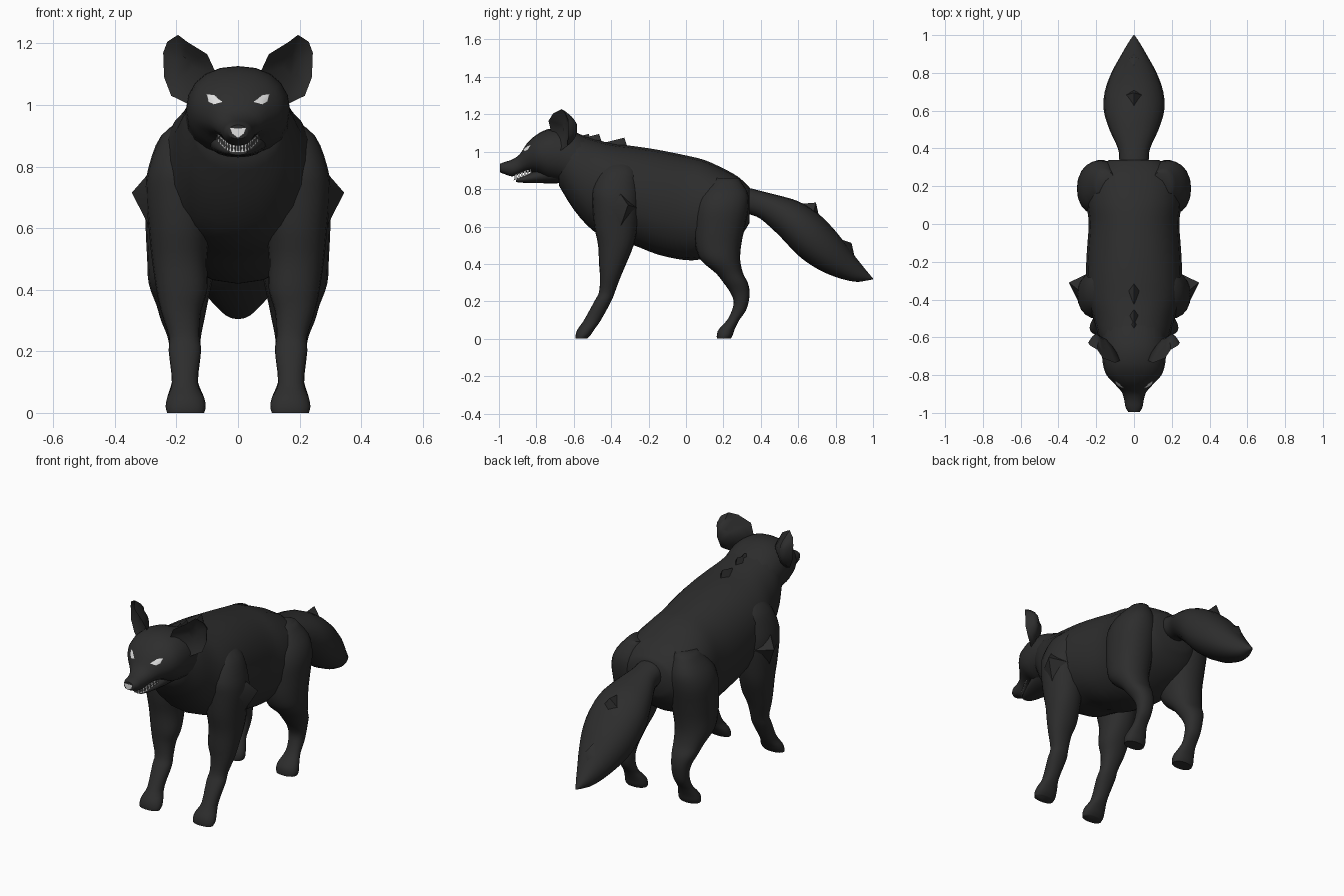
import bpy, bmesh, math
from mathutils import Vector
from mathutils.bvhtree import BVHTree

if "Cube" in bpy.data.objects:
    bpy.data.objects.remove(bpy.data.objects["Cube"])


def material(name, c):
    m = bpy.data.materials.new(name)
    m.diffuse_color = (c, c, c, 1)
    m.use_nodes = True
    m.node_tree.nodes["Principled BSDF"].inputs["Base Color"].default_value = m.diffuse_color
    return m


FUR = material("charcoal fur", 0.026)
PALE = material("pale grey", 0.75)


def finish(name, bm, mat=FUR, mirror=False, angle=60):
    bmesh.ops.recalc_face_normals(bm, faces=bm.faces)
    me = bpy.data.meshes.new(name)
    bm.to_mesh(me)
    bm.free()
    ob = bpy.data.objects.new(name, me)
    bpy.context.collection.objects.link(ob)
    me.materials.append(mat)
    if mirror:
        ob.modifiers.new("mirror", 'MIRROR').use_mirror_merge = False
    bpy.ops.object.select_all(action='DESELECT')
    ob.select_set(True)
    bpy.context.view_layer.objects.active = ob
    bpy.ops.object.shade_smooth_by_angle(angle=math.radians(angle))
    return ob


def smooth_rows(rows, steps=3):
    """Catmull-Rom interpolation between cross-section rows."""
    out = []
    for i in range(len(rows) - 1):
        p0, p1 = rows[max(i - 1, 0)], rows[i]
        p2, p3 = rows[i + 1], rows[min(i + 2, len(rows) - 1)]
        for s in range(steps):
            t = s / steps
            out.append([0.5 * (2 * b + (c - a) * t + (2 * a - 5 * b + 4 * c - d) * t * t
                               + (3 * b - a - 3 * c + d) * t ** 3)
                        for a, b, c, d in zip(p0, p1, p2, p3)])
        out[-steps][0] = p1[0]
    out.append(list(rows[-1]))
    return out


def loft(name, rows, upright=False, mirror=False, n=20, power=2.2):
    """Rows: (y, top, bottom, half width), or if upright (z, x0, x1, y0, y1)."""
    bm = bmesh.new()
    rings = []
    for r in smooth_rows(rows):
        ring = []
        for k in range(n):
            a = 2 * math.pi * k / n
            u = math.copysign(abs(math.cos(a)) ** (2 / power), math.cos(a))
            v = math.copysign(abs(math.sin(a)) ** (2 / power), math.sin(a))
            if upright:
                z, x0, x1, y0, y1 = r
                p = ((x0 + x1) / 2 + u * (x1 - x0) / 2, (y0 + y1) / 2 + v * (y1 - y0) / 2, max(z, 0))
            else:
                y, top, bot, w = r
                p = (u * w, y, (top + bot) / 2 + v * (top - bot) / 2)
            ring.append(bm.verts.new(p))
        rings.append(ring)
    for a, b in zip(rings, rings[1:]):
        for k in range(n):
            bm.faces.new((a[k], a[(k + 1) % n], b[(k + 1) % n], b[k]))
    bm.faces.new(rings[0])
    bm.faces.new(rings[-1])
    return finish(name, bm, mirror=mirror)


def tuft(name, tip, base, mirror=False):
    bm = bmesh.new()
    t = bm.verts.new(tip)
    vs = [bm.verts.new(p) for p in base]
    bm.faces.new(vs)
    for a, b in zip(vs, vs[1:] + vs[:1]):
        bm.faces.new((a, b, t))
    return finish(name, bm, mirror=mirror)


# Trunk and neck
loft("body", [(-.68, 1.09, .82, .14), (-.6, 1.095, .69, .185), (-.5, 1.07, .58, .215),
              (-.4, 1.045, .53, .25), (-.28, 1.03, .50, .255), (-.15, 1.01, .45, .25),
              (0, .98, .42, .24), (.1, .955, .43, .25), (.2, .91, .47, .25),
              (.28, .865, .53, .22), (.34, .81, .62, .13)])

# Head with upper snout, then lower jaw
head = loft("head", [(-.995, .935, .89, .03), (-.97, .945, .88, .045), (-.93, .958, .868, .052),
                     (-.89, .985, .88, .065), (-.85, 1.045, .89, .10), (-.8, 1.09, .885, .145),
                     (-.74, 1.12, .85, .165), (-.66, 1.125, .83, .17), (-.58, 1.10, .78, .17),
                     (-.5, 1.06, .7, .17)])
loft("lower_jaw", [(-.91, .858, .838, .03), (-.87, .872, .834, .05), (-.8, .90, .833, .075),
                   (-.7, .95, .83, .1), (-.64, .95, .84, .1)])

# Tail
loft("tail", [(.28, .81, .69, .07), (.34, .805, .665, .078), (.4, .79, .64, .085),
              (.5, .765, .55, .13), (.6, .735, .445, .16), (.7, .675, .375, .155),
              (.8, .575, .33, .12), (.9, .445, .305, .065), (.96, .37, .31, .03),
              (1.0, .322, .318, .003)])

# Legs
loft("front_legs", [(.96, .1, .17, -.4, -.3), (.90, .08, .25, -.46, -.26), (.8, .08, .29, -.5, -.25),
                    (.72, .08, .3, -.5, -.25), (.6, .09, .29, -.49, -.26), (.5, .1, .28, -.47, -.28),
                    (.4, .1, .265, -.465, -.32), (.33, .12, .25, -.46, -.35),
                    (.25, .125, .225, -.465, -.38), (.2, .12, .225, -.49, -.4),
                    (.1, .13, .215, -.545, -.455), (.05, .11, .23, -.58, -.49),
                    (.02, .105, .235, -.59, -.51), (0, .11, .23, -.59, -.53)],
     upright=True, mirror=True)
loft("hind_legs", [(.86, .1, .2, .15, .28), (.78, .08, .27, .08, .33), (.7, .06, .3, .05, .335),
                   (.6, .06, .3, .045, .315), (.5, .07, .295, .05, .295), (.42, .085, .29, .08, .29),
                   (.35, .1, .265, .16, .305), (.3, .11, .25, .2, .33), (.25, .12, .23, .235, .34),
                   (.2, .125, .22, .255, .335), (.15, .13, .215, .245, .32),
                   (.1, .13, .215, .22, .285), (.05, .11, .23, .175, .26),
                   (.02, .105, .235, .165, .25), (0, .11, .23, .165, .24)],
     upright=True, mirror=True)

# Ears: rim with a domed back and a hollow front
rim = [Vector(p) for p in [(.07, -.72, 1.10), (.10, -.735, 1.165), (.165, -.71, 1.205),
                           (.195, -.665, 1.228), (.23, -.645, 1.205), (.243, -.63, 1.17),
                           (.24, -.63, 1.09), (.217, -.635, 1.03), (.155, -.68, 1.0)]]
mid = sum(rim, Vector()) / len(rim)
bm = bmesh.new()
outer = [bm.verts.new(p) for p in rim]
for depth in (.085, .03):
    last = outer
    for r in (.85, .6, .3):
        ring = [bm.verts.new(mid + (p - mid) * r + Vector((0, depth * (1 - r * r), 0))) for p in rim]
        for k in range(len(rim)):
            j = (k + 1) % len(rim)
            bm.faces.new((last[k], last[j], ring[j], ring[k]))
        last = ring
    bm.faces.new(last)
finish("ears", bm, mirror=True)

# Fur tufts on mane, tail and shoulders
for i, (y, z) in enumerate([(-.52, 1.095), (-.465, 1.095), (-.33, 1.075)]):
    tuft(f"mane_tuft_{i + 1}", (0, y, z),
         [(0, y - .12, z - .03), (.035, y - .03, z - .05), (0, y + .02, z - .06), (-.035, y - .03, z - .05)])
for i, (y, z) in enumerate([(.695, .728), (.885, .512)]):
    tuft(f"tail_tuft_{i + 1}", (0, y, z),
         [(0, y - .12, z - .01 + .05 * i), (.07, y - .02, z - .08), (0, y + .02, z - .09), (-.07, y - .02, z - .08)])
tuft("shoulder_tufts", (.345, -.31, .715),
     [(.28, -.36, .79), (.285, -.43, .70), (.27, -.36, .57), (.24, -.26, .70)], mirror=True)

# Eyes and nose: thin plates laid on the head surface
hb = bmesh.new()
hb.from_mesh(head.data)
tree = BVHTree.FromBMesh(hb)


def plate(name, outline, mirror=False):
    bm = bmesh.new()
    pts = [Vector(p) for p in outline]
    c = sum(pts, Vector((0, 0))) / len(pts)
    edge = [a.lerp(b, t / 3) for a, b in zip(pts, pts[1:] + pts[:1]) for t in range(3)]

    def put(p):
        hit = tree.ray_cast(Vector((p.x, -2, p.y)), Vector((0, 1, 0)))[0]
        return bm.verts.new((p.x, (hit.y if hit else -.98) - .005, p.y))
    rings = [[put(c.lerp(p, r)) for p in edge] for r in (1, .5)]
    centre = put(c)
    for k in range(len(edge)):
        j = (k + 1) % len(edge)
        bm.faces.new((rings[0][k], rings[0][j], rings[1][j], rings[1][k]))
        bm.faces.new((rings[1][k], rings[1][j], centre))
    finish(name, bm, PALE, mirror)


plate("eyes", [(.05, 1.01), (.078, 1.033), (.103, 1.037), (.097, 1.012), (.08, 1.002)], mirror=True)
plate("nose", [(-.026, .925), (.026, .925), (.02, .907), (0, .892), (-.02, .907)])
hb.free()

# Teeth: two facing zigzag rows around the mouth
path = smooth_rows([(0, -.925, .859), (.03, -.915, .863), (.052, -.87, .88), (.07, -.825, .9)], 3)
bm = bmesh.new()
for a, b in zip(path, path[1:]):
    a, b = Vector(a), Vector(b)
    for s in (1, -1):
        up = Vector((0, 0, .014 * s))
        bm.faces.new([bm.verts.new(p) for p in (a + up, b + up, (a + b) / 2 - up * .7)])
finish("teeth", bm, PALE, mirror=True)
